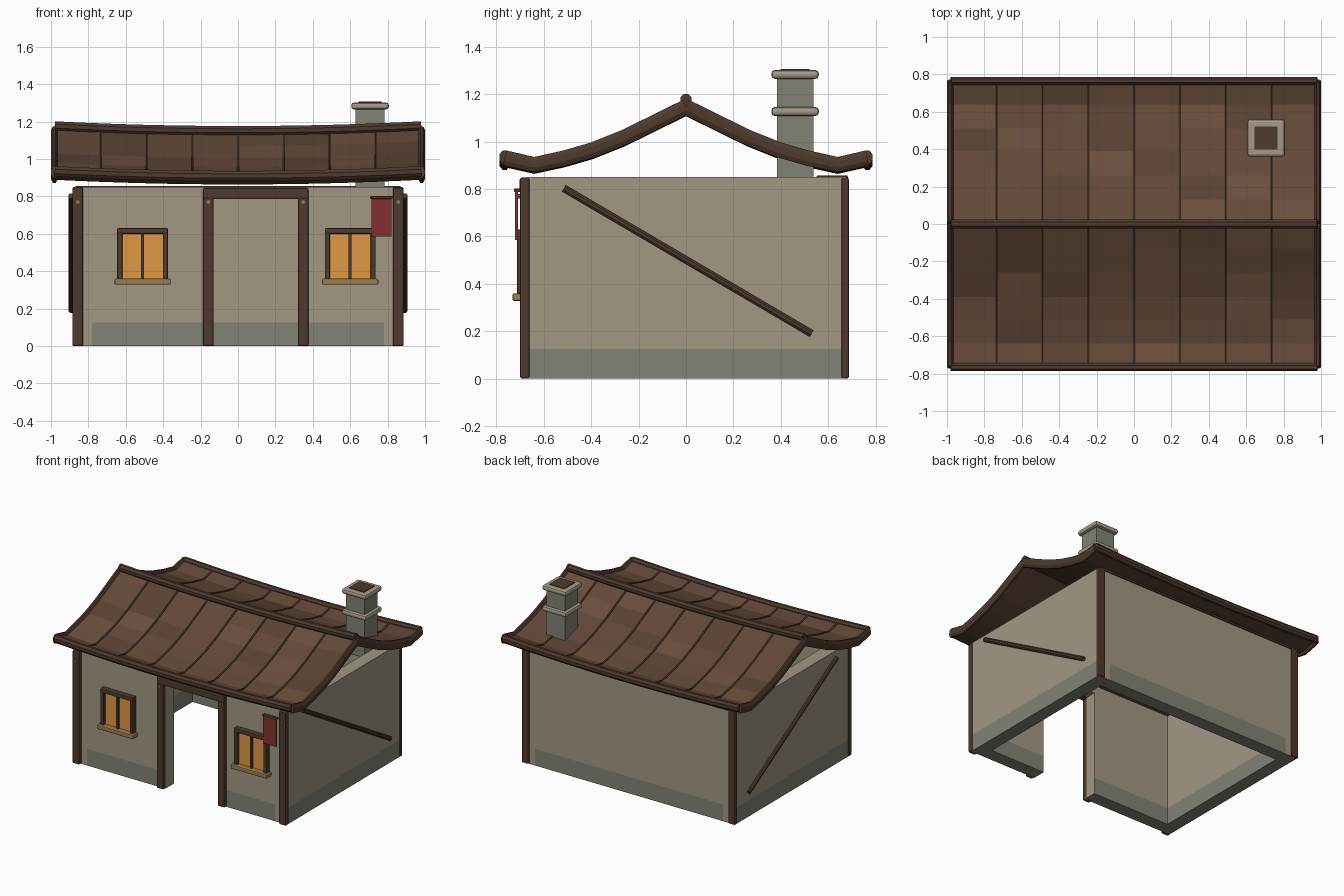
import bpy, bmesh, math, random
from mathutils import Vector

if "Cube" in bpy.data.objects:
    bpy.data.objects.remove(bpy.data.objects["Cube"])

random.seed(4)

def mat(name, r, g, b):
    m = bpy.data.materials.new(name)
    m.diffuse_color = (r, g, b, 1)
    m.use_nodes = True
    m.node_tree.nodes["Principled BSDF"].inputs["Base Color"].default_value = m.diffuse_color
    return m

PLASTER = mat("plaster", .36, .31, .23)
STONE = mat("stone", .22, .23, .18)
CAP = mat("pale_stone", .37, .33, .25)
WOOD = mat("dark_wood", .075, .042, .026)
SILL = mat("sill_wood", .33, .21, .08)
GLASS = mat("window_glow", .75, .32, .06)
RED = mat("red_cloth", .23, .03, .03)
SHINGLES = [mat("shingle_%d" % i, .125 * k, .066 * k, .041 * k)
            for i, k in enumerate((.82, 1.0, 1.15))]

def finish(name, bm, *mats, bevel=0, smooth=False):
    bmesh.ops.recalc_face_normals(bm, faces=bm.faces)
    me = bpy.data.meshes.new(name)
    bm.to_mesh(me)
    bm.free()
    for m in mats:
        me.materials.append(m)
    ob = bpy.data.objects.new(name, me)
    bpy.context.collection.objects.link(ob)
    if bevel:
        mod = ob.modifiers.new("bevel", 'BEVEL')
        mod.width, mod.segments = bevel, 2
    return ob

def box_bm(x0, x1, y0, y1, z0, z1):
    bm = bmesh.new()
    bmesh.ops.create_cube(bm, size=1)
    for v in bm.verts:
        v.co = ((x0 + x1) / 2 + v.co.x * (x1 - x0), (y0 + y1) / 2 + v.co.y * (y1 - y0),
                (z0 + z1) / 2 + v.co.z * (z1 - z0))
    return bm

def box(name, x0, x1, y0, y1, z0, z1, m, bevel=0):
    return finish(name, box_bm(x0, x1, y0, y1, z0, z1), m, bevel=bevel)

def wall(name, x0, x1, y0, y1, axis):
    # plaster wall with a stone-coloured foot on its broad faces
    bm = box_bm(x0, x1, y0, y1, 0, .85)
    bmesh.ops.bisect_plane(bm, geom=bm.verts[:] + bm.edges[:] + bm.faces[:],
                           plane_co=(0, 0, .125), plane_no=(0, 0, 1))
    bm.normal_update()
    for f in bm.faces:
        broad = abs(f.normal[axis]) > .5 or f.normal.z < -.5
        f.material_index = int(f.calc_center_median().z < .125 and broad)
    finish(name, bm, PLASTER, STONE)

def sweep(name, pts, side, w, h, m, n=8):
    # rounded bar along a path; side is the constant width direction
    pts = [Vector(p) for p in pts]
    side = Vector(side)
    bm = bmesh.new()
    rings = []
    for i, p in enumerate(pts):
        t = (pts[min(i + 1, len(pts) - 1)] - pts[max(i - 1, 0)]).normalized()
        up = t.cross(side).normalized()
        angs = [2 * math.pi * (k + .5) / n for k in range(n)]
        rings.append([bm.verts.new(p + side * w / 2 * math.cos(a) + up * h / 2 * math.sin(a))
                      for a in angs])
    for a, b in zip(rings, rings[1:]):
        for k in range(n):
            bm.faces.new((a[k], a[(k + 1) % n], b[(k + 1) % n], b[k]))
    bm.faces.new(rings[0])
    bm.faces.new(rings[-1])
    return finish(name, bm, m)

# Walls
for s in (-1, 1):
    wall("side_wall", min(s * .78, s * .88), max(s * .78, s * .88), -.675, .675, 0)
wall("back_wall", -.78, .78, .575, .675, 1)
wall("front_wall_left", -.78, -.13, -.675, -.575, 1)
wall("front_wall_right", .32, .78, -.675, -.575, 1)
box("wall_over_door", -.13, .32, -.675, -.575, .79, .85, PLASTER)

# Timber posts, lintel, back plate and pegs
for x in (-.857, .857):
    box("front_corner_post", x - .029, x + .029, -.70, -.66, 0, .848, WOOD, .008)
    box("back_corner_post", x - .029, x + .029, .655, .687, 0, .848, WOOD, .008)
for x in (-.158, .348):
    box("door_post", x - .028, x + .028, -.70, -.65, 0, .84, WOOD, .008)
box("door_lintel", -.186, .376, -.703, -.65, .785, .845, WOOD, .008)
box("back_top_plate", -.87, .87, .55, .683, .84, .857, WOOD, .005)
for x in (-.857, -.158, .348, .857):
    bm = bmesh.new()
    bmesh.ops.create_cone(bm, segments=8, radius1=.01, radius2=.01, depth=.012, cap_ends=True)
    for v in bm.verts:
        v.co = (x + v.co.x, -.702 + v.co.z, .77 + v.co.y)
    finish("peg", bm, SILL)

# Diagonal side braces
for s in (-1, 1):
    sweep("side_brace", [(s * .892, -.515, .803), (s * .892, .53, .19)], (1, 0, 0),
          .03, .033, WOOD)

# Windows
for x in (-.51, .6):
    box("window_glass", x - .11, x + .11, -.69, -.67, .355, .605, GLASS)
    for s in (-1, 1):
        box("window_jamb", x + s * .122 - .014, x + s * .122 + .014, -.713, -.67, .355, .628,
            WOOD, .006)
    box("window_head", x - .136, x + .136, -.715, -.67, .6, .63, WOOD, .006)
    box("window_mullion", x - .008, x + .008, -.705, -.67, .355, .605, WOOD)
    box("window_sill", x - .15, x + .15, -.732, -.67, .328, .36, SILL, .007)

# Hanging cloth
box("banner", .713, .82, -.722, -.708, .585, .793, RED)
box("banner_rod", .706, .827, -.725, -.70, .787, .802, WOOD, .004)

# Curved roof with a sagging ridge and upturned eaves
PROFILE = [(0, 1.147), (.13, 1.083), (.26, 1.019), (.39, .967), (.51, .932), (.64, .904),
           (.765, .932)]

def roof(x, i, s, lift=0):
    y, z = PROFILE[i]
    return (x, s * y, z + .026 * (x * x - 1) + lift)

N, STRIP = len(PROFILE), .245
for s, side_name in ((-1, "front"), (1, "back")):
    bm = bmesh.new()
    cols = [c * STRIP / 2 for c in range(-8, 9)]
    layers = [[[bm.verts.new(roof(x, i, s, dz)) for i in range(N)] for x in cols]
              for dz in (.014, -.014)]
    top, low = layers
    shade = [[random.choice((0, 1, 1, 2)) for i in range(N)] for c in range(8)]
    for c in range(16):
        for i in range(N - 1):
            for k, g in enumerate(layers):
                f = bm.faces.new((g[c][i], g[c + 1][i], g[c + 1][i + 1], g[c][i + 1]))
                f.material_index = 0 if k else shade[c // 2][i]
        bm.faces.new((top[c][-1], top[c + 1][-1], low[c + 1][-1], low[c][-1]))
        bm.faces.new((top[c][0], top[c + 1][0], low[c + 1][0], low[c][0]))
    for c in (0, 16):
        for i in range(N - 1):
            bm.faces.new((top[c][i], top[c][i + 1], low[c][i + 1], low[c][i]))
    finish(side_name + "_roof", bm, *SHINGLES)
    # seams between strips, end barge beams and eave roll
    for k in range(-3, 4):
        sweep("roof_seam", [roof(k * STRIP, i, s, .014) for i in range(N)], (1, 0, 0),
              .016, .016, WOOD, 6)
    for x in (-.982, .982):
        sweep("barge_beam", [roof(x, i, s) for i in range(N)], (1, 0, 0), .036, .07, WOOD)
    sweep("eave_roll", [roof(x / 8 * .98, N - 1, s, .003) for x in range(-8, 9)], (0, 1, 0),
          .048, .06, WOOD)
sweep("ridge_roll", [roof(x / 8 * .98, 0, 1, .03) for x in range(-8, 9)], (0, 1, 0),
      .052, .055, WOOD)

# Chimney
def chimney(name, h, z0, z1, m, bevel=0):
    box(name, .706 - h, .706 + h, .46 - h, .46 + h, z0, z1, m, bevel)

chimney("chimney_stack", .077, .82, 1.28, STONE)
chimney("chimney_band", .1, 1.108, 1.146, CAP, .014)
chimney("chimney_cap", .1, 1.265, 1.302, CAP, .014)
chimney("chimney_flue", .062, 1.28, 1.307, WOOD)
